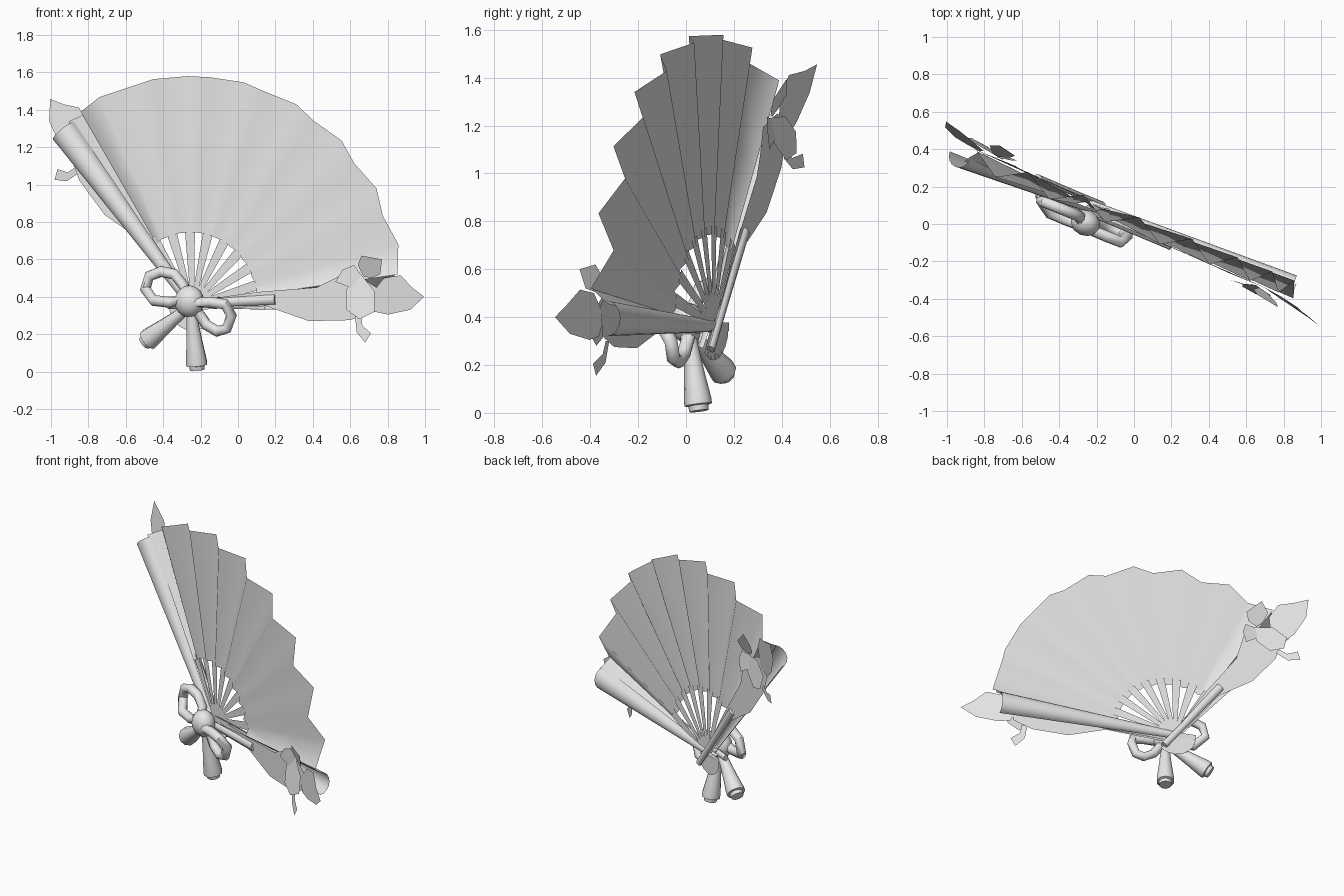
import bpy, bmesh, math
from mathutils import Vector

if "Cube" in bpy.data.objects:
    bpy.data.objects.remove(bpy.data.objects["Cube"])

mat = bpy.data.materials.new("pale grey")
mat.diffuse_color = (0.8, 0.8, 0.8, 1)
mat.use_nodes = True
mat.node_tree.nodes["Principled BSDF"].inputs["Base Color"].default_value = mat.diffuse_color

PX, PY, PZ = -0.25, 0.10, 0.36     # pivot of the fan
DX, DY = 0.926, -0.377             # direction of the fan plane seen from above
A0, A1, FOLDS = 122.5, 7.5, 15     # fan opening in degrees
AXIS = A0 + A1


def place(p):
    """Fan space (across, up, toward front) to world space."""
    u, v, c = p
    return Vector((PX + DX * u + DY * c, PY + DY * u - DX * c, PZ + v))


def front(x, z, c):
    """Point given by its front position and its distance in front of the fan."""
    return ((x - PX - DY * c) / DX, z - PZ, c)


def polar(r, deg, c=0.0):
    a = math.radians(deg)
    return (r * math.cos(a), r * math.sin(a), c)


def turned(p):
    """Half turn about the middle line of the fan."""
    a = math.radians(AXIS)
    u, v, c = p
    return (u * math.cos(a) + v * math.sin(a), u * math.sin(a) - v * math.cos(a), -c)


def make(name, pts, faces, smooth=True, sharp=None):
    me = bpy.data.meshes.new(name)
    me.from_pydata([place(p) for p in pts], [], faces)
    me.materials.append(mat)
    bm = bmesh.new()
    bm.from_mesh(me)
    bmesh.ops.recalc_face_normals(bm, faces=bm.faces)
    bm.to_mesh(me)
    bm.free()
    ob = bpy.data.objects.new(name, me)
    bpy.context.collection.objects.link(ob)
    if smooth:
        me.shade_smooth()
    if sharp:
        bpy.ops.object.select_all(action='DESELECT')
        ob.select_set(True)
        bpy.context.view_layer.objects.active = ob
        bpy.ops.object.shade_smooth_by_angle(angle=math.radians(sharp))
    return ob


def grid_faces(rows, cols, wrap=False):
    n = cols if wrap else cols - 1
    return [(i * cols + j, i * cols + (j + 1) % cols,
             (i + 1) * cols + (j + 1) % cols, (i + 1) * cols + j)
            for i in range(rows - 1) for j in range(n)]


def tube(name, path, radii, sides=8, closed=False, flat=1.0):
    """Round tube along a path in fan space."""
    path = [Vector(p) for p in path]
    n, pts = len(path), []
    for i, p in enumerate(path):
        a = path[i - 1] if closed or i else p
        b = path[(i + 1) % n] if closed or i < n - 1 else p
        t = (b - a).normalized()
        s = t.cross(Vector((0, 0, 1))).normalized()
        w = s.cross(t)
        for k in range(sides):
            q = 2 * math.pi * k / sides
            pts.append(p + radii[i] * (s * math.cos(q) + w * math.sin(q) * flat))
    faces = grid_faces(n, sides, True)
    if closed:
        m = (n - 1) * sides
        faces += [(m + k, m + (k + 1) % sides, (k + 1) % sides, k) for k in range(sides)]
    else:
        faces += [tuple(range(sides)), tuple(range((n - 1) * sides, n * sides))]
    return make(name, pts, faces, sharp=50)


# pleated leaf of the fan
pts = []
for r, amp in ((0.385, 0.015), (0.80, 0.03), (1.22, 0.045)):
    for k in range(FOLDS + 1):
        pts.append(polar(r, A0 + (A1 - A0) * k / FOLDS, amp if k % 2 else -amp))
make("pleated_leaf", pts, grid_faces(3, FOLDS + 1))

# ribs, which run past the pivot
for k in range(0, FOLDS + 2, 2):
    ang = A0 + (A1 - A0) * k / FOLDS
    side = polar(1, ang + 90)
    pts = []
    for r, w in ((-0.14, 0.018), (0.10, 0.014), (0.42, 0.030)):
        for s in (-1, 1):
            u, v, _ = polar(r, ang)
            pts.append((u + s * w * side[0], v + s * w * side[1], -0.012 - 0.001 * k * (r < 0.2)))
    make("rib", pts, grid_faces(3, 2), smooth=False)

# ornament pieces of one end: (front x, front z, distance in front)
ORNAMENT = {
    "ornament_board": [(-0.22, 0.33, .03), (0.15, 0.35, .035), (0.38, 0.27, .045), (0.60, 0.275, .05),
                       (0.72, 0.32, .05), (0.74, 0.45, .05), (0.60, 0.54, .05), (0.50, 0.49, .05),
                       (0.42, 0.45, .045), (0.10, 0.425, .035), (-0.22, 0.38, .03)],
    "large_leaf": [(0.70, 0.40, .05), (0.73, 0.32, .06), (0.80, 0.305, .07), (0.92, 0.33, .10),
                   (0.995, 0.40, .13), (0.93, 0.45, .11), (0.87, 0.515, .08), (0.78, 0.50, .06)],
    "upper_petal": [(0.67, 0.51, .06), (0.64, 0.57, .08), (0.66, 0.62, .10),
                    (0.77, 0.60, .12), (0.76, 0.52, .10), (0.71, 0.50, .07)],
    "middle_petal": [(0.65, 0.53, .055), (0.58, 0.44, .075), (0.58, 0.33, .09), (0.65, 0.28, .10),
                     (0.73, 0.32, .09), (0.73, 0.43, .075)],
    "side_petal": [(0.67, 0.50, .055), (0.60, 0.45, .075), (0.52, 0.48, .08),
                   (0.56, 0.545, .08), (0.62, 0.57, .07)],
    "drop_leaf": [(0.625, 0.30, .06), (0.635, 0.21, .07), (0.68, 0.155, .09),
                  (0.71, 0.205, .09), (0.665, 0.245, .07), (0.66, 0.30, .06)],
}
for tag, turn in (("right", lambda p: p), ("left", turned)):
    for name, outline in ORNAMENT.items():
        pts = [turn(front(*p)) for p in outline]
        make(tag + "_" + name, pts, [tuple(range(len(pts)))], smooth=False)
    # curled outer guard, a half tube that widens outward
    rows, cols, pts = 5, 9, []
    for i in range(rows):
        f = i / (rows - 1)
        r = -0.10 + 1.28 * f
        half, deep = 0.020 + 0.055 * f, 0.02 + 0.045 * f
        for j in range(cols):
            q = math.pi * j / (cols - 1)
            pts.append(turn((r, 0.035 * f + half * math.cos(q), -0.01 - deep * math.sin(q))))
    make(tag + "_guard", pts, grid_faces(rows, cols))
    # slim round stick carrying the ornament
    tube(tag + "_stick", [turn(polar(r, 3 if r > 0 else 2, 0.035)) for r in (-0.12, 0.1, 0.5)],
         [0.022, 0.022, 0.028], flat=0.7)

# last pleats, curving into the guards
for tag, turn in (("right", lambda p: p), ("left", turned)):
    pts = [turn(p) for r, s in ((0.385, 0.33), (1.20, 1.0))
           for p in (polar(r, 7.5, 0.045 * s), polar(r, 5.5, 0.0), polar(r, 4.5, -0.03 * s))]
    make(tag + "_end_pleat", pts, grid_faces(2, 3))

# knot ball
rows, cols, pts = 9, 12, []
cu, cv, cc = front(-0.26, 0.375, 0.09)
for i in range(rows):
    t = math.pi * (0.02 + 0.96 * i / (rows - 1))
    for j in range(cols):
        q = 2 * math.pi * j / cols
        pts.append((cu + 0.082 * math.sin(t) * math.cos(q), cv + 0.085 * math.cos(t),
                    cc + 0.07 * math.sin(t) * math.sin(q)))
make("knot", pts, grid_faces(rows, cols, True) +
     [tuple(range(cols)), tuple(range((rows - 1) * cols, rows * cols))])

# bow loops
LOOPS = {
    "left_loop": [(-.28, .39), (-.36, .37), (-.45, .38), (-.495, .44), (-.475, .51),
                  (-.41, .535), (-.34, .52), (-.29, .46)],
    "right_loop": [(-.25, .37), (-.15, .37), (-.07, .36), (-.035, .30), (-.06, .23),
                   (-.11, .215), (-.17, .25), (-.21, .31)],
}
for name, ring in LOOPS.items():
    tube(name, [front(x, z, 0.09 + (0.025 if i % 8 < 3 else -0.02)) for i, (x, z) in enumerate(ring)],
         [0.03] * len(ring), closed=True)

# tassels with a small lip at the end
for name, (x0, z0), (x1, z1), c0, c1 in (("middle_tassel", (-.25, .33), (-.218, .008), .08, .03),
                                        ("left_tassel", (-.28, .33), (-.50, .155), .08, .03)):
    steps = ((0, .028), (.25, .034), (.55, .045), (.85, .058), (.92, .058), (.93, .043), (1, .040))
    tube(name, [front(x0 + (x1 - x0) * f, z0 + (z1 - z0) * f, c0 + (c1 - c0) * f) for f, _ in steps],
         [r for _, r in steps], sides=10)
